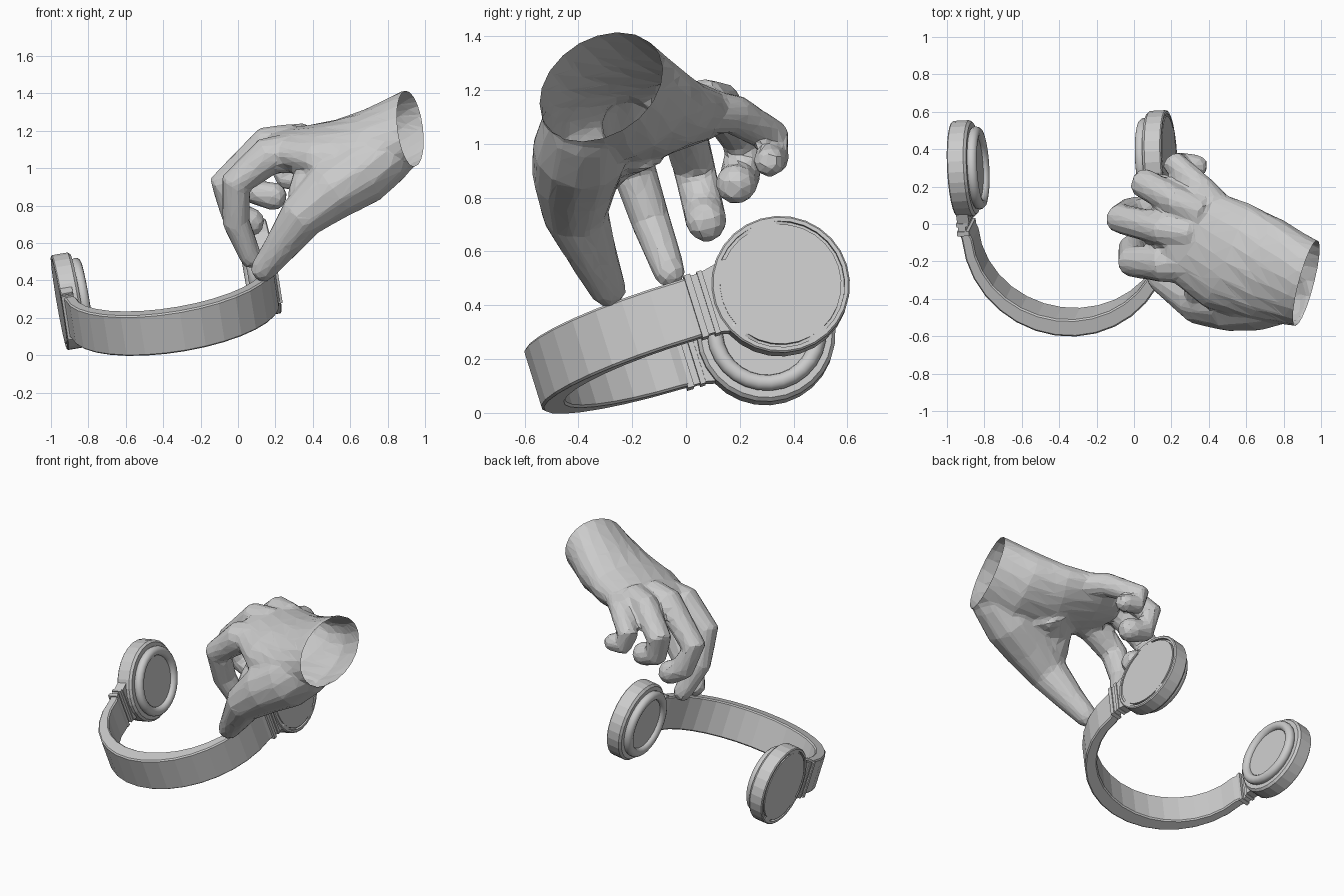
import bpy, bmesh, math
from mathutils import Vector, Matrix

cube = bpy.data.objects.get("Cube")
if cube:
    bpy.data.objects.remove(cube, do_unlink=True)

grey = bpy.data.materials.new("light grey")
grey.use_nodes = True
grey.diffuse_color = (0.6, 0.6, 0.6, 1)
for node in grey.node_tree.nodes:
    if node.type == 'BSDF_PRINCIPLED':
        node.inputs["Base Color"].default_value = (0.6, 0.6, 0.6, 1)

# Headset frame: u runs ear to ear, v from band top to cups, w across the band
U = Vector((0.983, 0.05, 0.17)).normalized()
W = U.cross(Vector((-0.098, 0.953, 0.282))).normalized()
V = W.cross(U)
frame = Matrix((U, V, W)).transposed().to_4x4()
frame.translation = (-0.295, -0.57, 0.128)


def make_object(name, bm, matrix=None, smooth=False):
    bmesh.ops.remove_doubles(bm, verts=bm.verts, dist=0.0001)
    bmesh.ops.recalc_face_normals(bm, faces=bm.faces)
    for f in bm.faces:
        f.smooth = smooth
    mesh = bpy.data.meshes.new(name)
    bm.to_mesh(mesh)
    bm.free()
    mesh.materials.append(grey)
    ob = bpy.data.objects.new(name, mesh)
    bpy.context.scene.collection.objects.link(ob)
    if matrix:
        ob.matrix_world = matrix
    return ob


def skin_rings(bm, rings):
    """Join equal rings of points into a capped surface."""
    loops = [[bm.verts.new(p) for p in ring] for ring in rings]
    n = len(loops[0])
    for a, b in zip(loops, loops[1:]):
        for i in range(n):
            j = (i + 1) % n
            bm.faces.new((a[i], a[j], b[j], b[i]))
    bm.faces.new(loops[0])
    bm.faces.new(loops[-1][::-1])


# Head band: an arch, thickest at the top, with straight ends
HALF, REACH, WIDTH = 0.563, 0.57, 0.114


def band_ring(outer, inner):
    return [(*outer, -WIDTH), (*outer, WIDTH), (*inner, WIDTH), (*inner, -WIDTH)]


rings = [band_ring((-0.575, 0.62), (-0.525, 0.62))]
steps = 16
for i in range(steps + 1):
    t = math.pi * i / steps
    c, s = math.cos(t), math.sin(t)
    rings.append(band_ring((-HALF * c, REACH * (1 - s)), (-0.505 * c, REACH - 0.475 * s)))
rings.append(band_ring((0.575, 0.62), (0.525, 0.62)))
bm = bmesh.new()
skin_rings(bm, rings)
band = make_object("head_band", bm, frame)
bevel = band.modifiers.new("edge", 'BEVEL')
bevel.width = 0.008
bevel.segments = 1
bevel.limit_method = 'ANGLE'
bevel.angle_limit = math.radians(50)


# Tapered block between two v positions
def block(name, side, v0, v1, w0, w1, u0, u1):
    bm = bmesh.new()
    skin_rings(bm, [[(side * u0, v, -w), (side * u1, v, -w), (side * u1, v, w), (side * u0, v, w)]
                    for v, w in ((v0, w0), (v1, w1))])
    return make_object(name, bm, frame)


# Lathe around the cup axis; profile holds (radius, depth from outer face)
CUP_V, CUP_W = 0.932, -0.012
SIDES = 28


def lathe(name, side, profile, closed=False, smooth=False, groove=None):
    bm = bmesh.new()
    loops = []
    for i in range(SIDES):
        a = 2 * math.pi * i / SIDES
        gap = groove and i in (6, 7, 8, 16, 17, 22, 23)
        loop = []
        for r, h in profile:
            depth = 0.0005 if gap and h == groove else h
            loop.append(bm.verts.new((side * (0.582 - depth), CUP_V + r * math.cos(a),
                                      CUP_W + r * math.sin(a))))
        loops.append(loop)
    count = len(profile)
    for i in range(SIDES):
        a, b = loops[i], loops[(i + 1) % SIDES]
        for k in range(count if closed else count - 1):
            m = (k + 1) % count
            bm.faces.new((a[k], a[m], b[m], b[k]))
    return make_object(name, bm, frame, smooth)


GROOVE = 0.02
shell = [(0, 0), (0.226, 0), (0.226, GROOVE), (0.238, GROOVE), (0.238, 0), (0.252, 0),
         (0.258, 0.006), (0.258, 0.09), (0.245, 0.104), (0.21, 0.104), (0.21, 0.125), (0, 0.125)]
pad = [(0.193 + 0.03 * math.cos(k * math.pi / 6), 0.123 + 0.03 * math.sin(k * math.pi / 6))
       for k in range(12)]

for label, side in (("right", -1), ("left", 1)):
    block(label + "_clip_inner", side, 0.595, 0.62, 0.122, 0.122, 0.518, 0.583)
    block(label + "_hinge_strip", side, 0.62, 0.645, 0.115, 0.115, 0.535, 0.576)
    block(label + "_clip_outer", side, 0.645, 0.665, 0.122, 0.122, 0.518, 0.583)
    block(label + "_cup_arm", side, 0.665, 0.76, 0.118, 0.14, 0.513, 0.577)
    lathe(label + "_ear_cup", side, shell, groove=GROOVE)
    lathe(label + "_ear_pad", side, pad, closed=True, smooth=True)


# Hand: lofted palm, thumb and fingers, fused into one faceted skin
def limb(bm, stations, sides=12):
    """Loft ellipses along stations of (x, y, z, half width, half thickness, roll)."""
    pts = [Vector(s[:3]) for s in stations]
    rings = []
    for i, s in enumerate(stations):
        across = Vector((0.28, 0.95, s[5]))
        t = (pts[min(i + 1, len(pts) - 1)] - pts[max(i - 1, 0)]).normalized()
        a = (across - t * across.dot(t)).normalized()
        b = t.cross(a)
        rings.append([pts[i] + a * s[3] * math.cos(q) + b * s[4] * math.sin(q)
                      for q in (2 * math.pi * k / sides for k in range(sides))])
    skin_rings(bm, rings)


def finger(bm, joints):
    """Joints of (x, y, z, radius), closed with a rounded tip."""
    stations = [(*j, j[3], 0.1) for j in joints]
    end, before = Vector(joints[-1][:3]), Vector(joints[-2][:3])
    d = (end - before).normalized()
    r = joints[-1][3]
    for along, scale in ((0.5, 0.85), (0.85, 0.45)):
        stations.append((*(end + d * r * along), r * scale, r * scale, 0.1))
    limb(bm, stations)


bm = bmesh.new()
# palm and wrist
limb(bm, [(1.02, -0.345, 1.235, 0.25, 0.19, 0.6), (0.92, -0.315, 1.215, 0.25, 0.19, 0.6),
          (0.72, -0.25, 1.12, 0.295, 0.19, 0.4), (0.5, -0.17, 1.09, 0.31, 0.16, 0.2),
          (0.3, -0.06, 1.1, 0.27, 0.12, 0.1), (0.17, -0.05, 1.1, 0.2, 0.09, 0.1)], 20)
# thumb and its heel
finger(bm, [(0.93, -0.35, 1.18, 0.11), (0.8, -0.375, 1.08, 0.16), (0.66, -0.39, 0.98, 0.182),
            (0.5, -0.41, 0.88, 0.165), (0.34, -0.41, 0.74, 0.125),
            (0.22, -0.34, 0.57, 0.09), (0.135, -0.29, 0.46, 0.07)])
# web between thumb and palm
finger(bm, [(0.52, -0.2, 1.04, 0.16), (0.41, -0.28, 0.97, 0.12), (0.36, -0.35, 0.87, 0.095)])
# index finger
finger(bm, [(0.28, -0.2, 1.08, 0.11), (0.16, -0.21, 1.065, 0.105), (-0.01, -0.2, 0.92, 0.085),
            (-0.01, -0.13, 0.71, 0.075), (0.07, -0.06, 0.52, 0.06)])
# middle finger
finger(bm, [(0.3, -0.05, 1.15, 0.09), (0.16, -0.03, 1.14, 0.09), (-0.08, 0.03, 0.91, 0.08),
            (-0.02, 0.065, 0.76, 0.078), (0.07, 0.075, 0.71, 0.078)])
# ring finger
finger(bm, [(0.36, 0.06, 1.16, 0.085), (0.23, 0.12, 1.15, 0.085), (0.05, 0.22, 1.0, 0.08),
            (0.09, 0.2, 0.875, 0.076), (0.19, 0.185, 0.85, 0.078)])
# little finger
finger(bm, [(0.48, 0.06, 1.12, 0.08), (0.37, 0.18, 1.11, 0.075), (0.21, 0.33, 1.02, 0.066),
            (0.25, 0.325, 0.945, 0.06), (0.34, 0.31, 0.935, 0.06)])
hand = make_object("hand", bm)

remesh = hand.modifiers.new("fuse", 'REMESH')
remesh.mode = 'VOXEL'
remesh.voxel_size = 0.016
soften = hand.modifiers.new("soften", 'SMOOTH')
soften.factor = 0.5
soften.iterations = 5
reduce = hand.modifiers.new("facets", 'DECIMATE')
reduce.ratio = 0.07
bpy.context.view_layer.update()
graph = bpy.context.evaluated_depsgraph_get()
fused = bpy.data.meshes.new_from_object(hand.evaluated_get(graph))
hand.modifiers.clear()

# open the wrist
bm = bmesh.new()
bm.from_mesh(fused)
bmesh.ops.bisect_plane(bm, geom=bm.verts[:] + bm.edges[:] + bm.faces[:],
                       plane_co=(0.92, -0.32, 1.21), plane_no=(0.93, -0.29, 0.2),
                       clear_outer=True)
for f in bm.faces:
    f.smooth = False
    f.material_index = 0
bm.to_mesh(hand.data)
bm.free()
